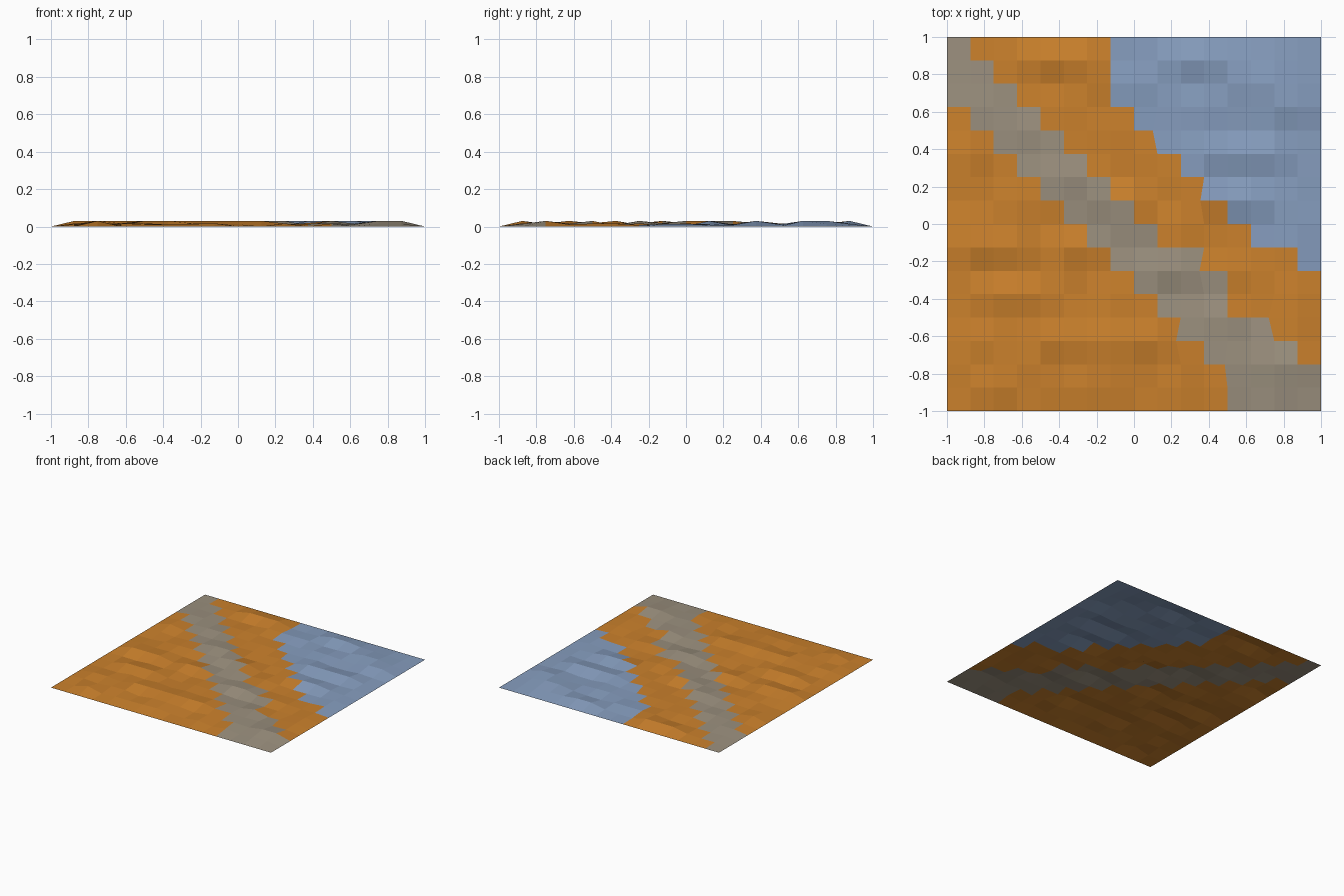
import bpy, bmesh, random

if "Cube" in bpy.data.objects:
    bpy.data.objects.remove(bpy.data.objects["Cube"])

random.seed(4)
N = 16
STEP = 2 / N
PEAK = 0.03

# Materials: field, path and water
def material(name, rgb):
    m = bpy.data.materials.new(name)
    m.diffuse_color = (*rgb, 1)
    m.use_nodes = True
    m.node_tree.nodes["Principled BSDF"].inputs["Base Color"].default_value = m.diffuse_color
    return m

mats = [material("field_orange", (0.60, 0.22, 0.025)),
        material("path_grey", (0.33, 0.28, 0.21)),
        material("water_blue", (0.24, 0.34, 0.52))]

# Per row from the back: path start, path end, water start (column numbers)
ROWS = [(0, 1, 7), (0, 2, 7), (0, 3, 7), (1, 4, 8), (2, 5, 9), (3, 6, 10),
        (4, 7, 11), (5, 8, 12), (6, 9, 13), (7, 11, 15), (8, 12, 16), (9, 12, 16),
        (10, 14, 16), (11, 15, 16), (12, 16, 16), (12, 16, 16)]

# Raised ridges: grid row from the back, first and last column
RIDGES = [(1, 4, 6), (1, 10, 11), (2, 13, 14), (3, 14, 15), (5, 11, 14), (5, 1, 1),
          (6, 5, 6), (7, 7, 8), (7, 12, 13), (8, 8, 8), (9, 1, 3), (9, 5, 6),
          (10, 9, 10), (11, 2, 4), (12, 12, 12), (13, 4, 9), (14, 14, 15), (15, 2, 2)]

# Few grid corners pulled sideways
SHIFT = {(4, 9): -0.025, (7, 11): -0.02, (10, 11): -0.025,
         (12, 14): -0.03, (13, 10): -0.025, (14, 12): -0.015}

def height(r, c):
    if r in (0, N) or c in (0, N):
        return 0.0
    if any(r == k and a <= c <= b for k, a, b in RIDGES):
        return PEAK
    return random.uniform(0.0, 0.018)

# Ground sheet
bm = bmesh.new()
grid = [[bm.verts.new((-1 + c * STEP + SHIFT.get((r, c), 0), 1 - r * STEP, height(r, c)))
         for c in range(N + 1)] for r in range(N + 1)]
for r, (start, end, water) in enumerate(ROWS):
    for c in range(N):
        f = bm.faces.new((grid[r][c], grid[r + 1][c], grid[r + 1][c + 1], grid[r][c + 1]))
        f.material_index = 1 if start <= c < end else 2 if c >= water else 0

mesh = bpy.data.meshes.new("ground_tile")
bm.to_mesh(mesh)
bm.free()
for m in mats:
    mesh.materials.append(m)
bpy.context.collection.objects.link(bpy.data.objects.new("ground_tile", mesh))
